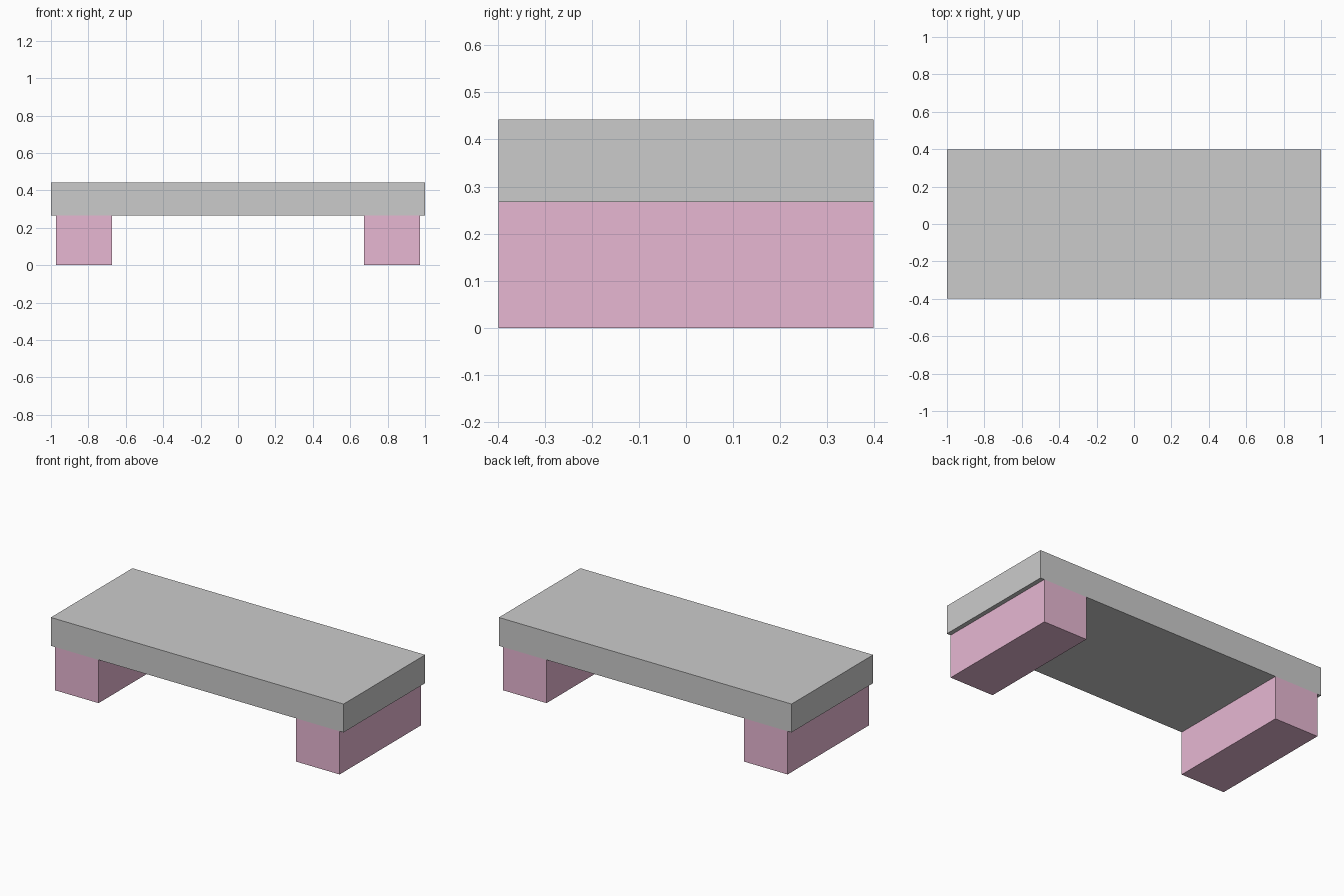
import bpy

if "Cube" in bpy.data.objects:
    bpy.data.objects.remove(bpy.data.objects["Cube"])

HALF_DEPTH = 0.398
LEG_TOP = 0.267
TOP = 0.442


def box(name, x0, x1, z0, z1, material=None):
    """Full-depth block between two x and two z positions."""
    bpy.ops.mesh.primitive_cube_add(size=1, location=((x0 + x1) / 2, 0, (z0 + z1) / 2))
    obj = bpy.context.object
    obj.name = name
    obj.scale = (x1 - x0, 2 * HALF_DEPTH, z1 - z0)
    bpy.ops.object.transform_apply(location=False, rotation=False, scale=True)
    if material:
        obj.data.materials.append(material)
    return obj


pink = bpy.data.materials.new("pink")
pink.diffuse_color = (0.8, 0.475, 0.65, 1)
pink.use_nodes = True
pink.node_tree.nodes["Principled BSDF"].inputs["Base Color"].default_value = pink.diffuse_color

# Slab seat
box("seat", -1, 1, LEG_TOP, TOP)

# Block legs, set slightly in from each end
for side, x0, x1 in (("left", -0.973, -0.674), ("right", 0.674, 0.973)):
    box(side + "_leg", x0, x1, 0, LEG_TOP, pink)
